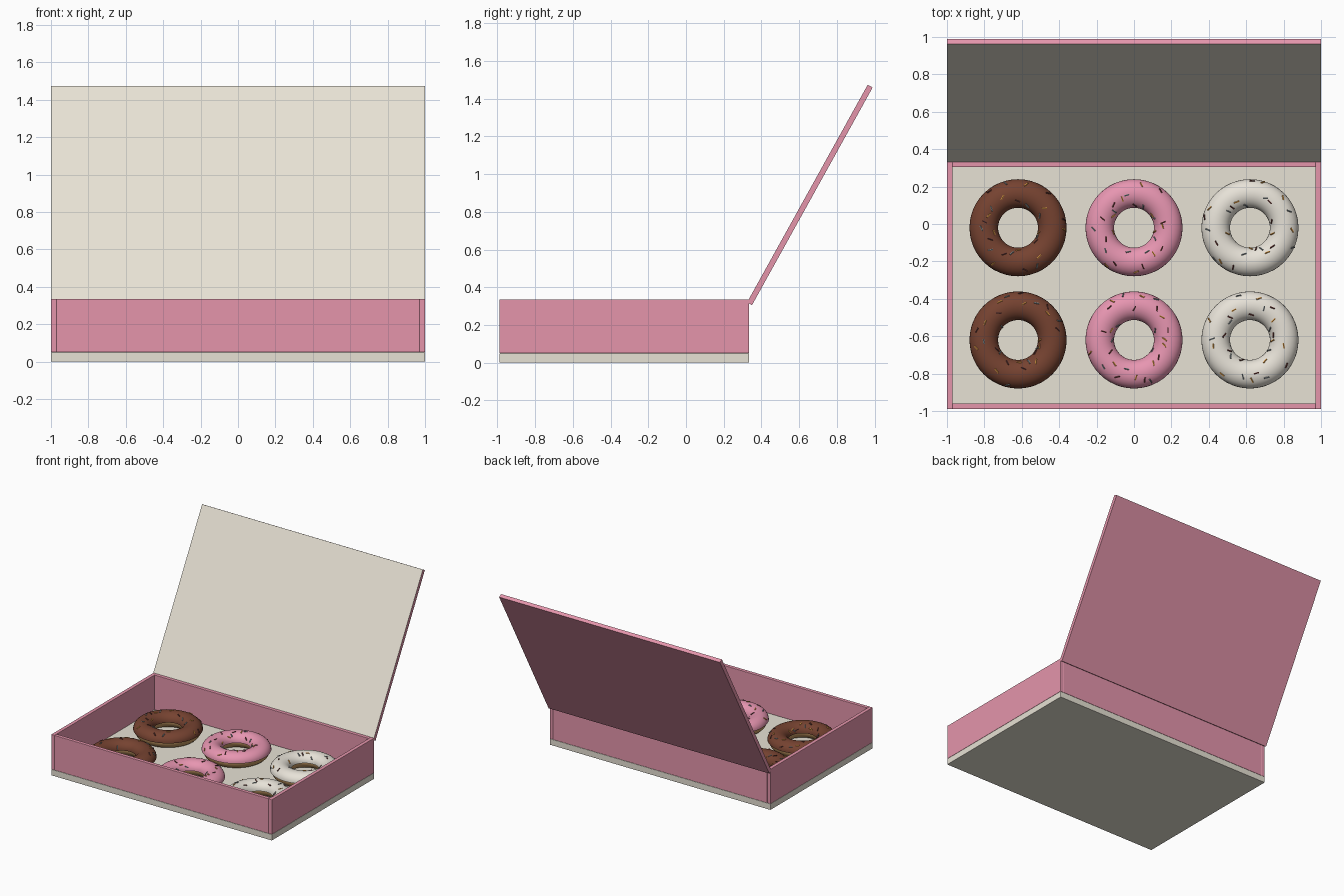
import bpy, bmesh, math, random
from mathutils import Matrix, Vector

if "Cube" in bpy.data.objects:
    bpy.data.objects.remove(bpy.data.objects["Cube"], do_unlink=True)
random.seed(4)


def material(name, *rgb):
    m = bpy.data.materials.new(name)
    m.use_nodes = True
    m.diffuse_color = (*rgb, 1)
    m.node_tree.nodes["Principled BSDF"].inputs["Base Color"].default_value = (*rgb, 1)
    return m


pink = material("pink card", .78, .30, .41)
cream = material("cream card", .80, .76, .66)
dough = material("dough", .54, .31, .12)
chocolate = material("chocolate icing", .18, .055, .03)
rose = material("pink icing", .82, .31, .45)
white = material("white icing", .83, .79, .71)
sprinkle_mats = [material("orange sprinkle", .78, .36, .07),
                 material("brown sprinkle", .13, .04, .035),
                 material("grey sprinkle", .22, .25, .26)]


def finish(name, bm, mats, location=(0, 0, 0)):
    bmesh.ops.recalc_face_normals(bm, faces=bm.faces)
    mesh = bpy.data.meshes.new(name)
    bm.to_mesh(mesh)
    bm.free()
    for m in mats:
        mesh.materials.append(m)
    ob = bpy.data.objects.new(name, mesh)
    ob.location = location
    bpy.context.collection.objects.link(ob)
    return ob


def board(name, low, high, mat):
    """Card slab between two corners, with slightly softened edges."""
    low, high = Vector(low), Vector(high)
    bm = bmesh.new()
    bmesh.ops.create_cube(bm, size=1, matrix=Matrix.Diagonal((*(high - low), 1)))
    ob = finish(name, bm, [mat], (low + high) / 2)
    bevel = ob.modifiers.new("soft edges", "BEVEL")
    bevel.width, bevel.segments = .003, 2
    return ob


def smooth(ob):
    bpy.ops.object.select_all(action="DESELECT")
    ob.select_set(True)
    bpy.context.view_layer.objects.active = ob
    bpy.ops.object.shade_smooth_by_angle(angle=math.radians(40))


def ring(name, profile, mat, location, steps=48):
    """Closed (radius, height) profile revolved around z."""
    bm = bmesh.new()
    loops = []
    for s in range(steps):
        a = math.tau * s / steps
        loops.append([bm.verts.new((r * math.cos(a), r * math.sin(a), z)) for r, z in profile])
    n = len(profile)
    for s in range(steps):
        p, q = loops[s], loops[(s + 1) % steps]
        for i in range(n):
            j = (i + 1) % n
            bm.faces.new((p[i], q[i], q[j], p[j]))
    ob = finish(name, bm, [mat], location)
    smooth(ob)


# Box: floor and four walls
FRONT, BACK, TOP, FLOOR, T = -.99, .335, .335, .05, .03
board("box_floor", (-1, FRONT, 0), (1, BACK, FLOOR), cream)
for side, x in (("right", -1), ("left", 1 - T)):
    board(side + "_wall", (x, FRONT, FLOOR), (x + T, BACK, TOP), pink)
for side, y in (("front", FRONT), ("back", BACK - T)):
    board(side + "_wall", (-1 + T, y, FLOOR), (1 - T, y + T, TOP), pink)

# Open lid: pink outside, cream lining on the inner face
TILT, LENGTH = math.radians(61), 1.32
bm = bmesh.new()
bmesh.ops.create_cube(bm, size=1, matrix=Matrix.Diagonal((2, LENGTH, T, 1)))
bm.normal_update()
for f in bm.faces:
    f.material_index = int(f.normal.z > .9)
hinge = Vector((0, .35, .305))
lid = finish("lid", bm, [pink, cream])
lid.rotation_euler.x = TILT
lid.location = hinge + Matrix.Rotation(TILT, 3, "X") @ Vector((0, LENGTH / 2, T / 2))

# Doughnuts
R, ICING, DOUGH, MID = .183, .0765, .067, .113
SQUASH = .85
dough_profile = [(R + DOUGH * math.cos(math.tau * i / 20),
                  DOUGH * .95 * math.sin(math.tau * i / 20)) for i in range(20)]
icing_profile = [(R + ICING * math.cos(math.pi * i / 14),
                  ICING * SQUASH * math.sin(math.pi * i / 14)) for i in range(15)]


def sprinkles(name, location, count=28):
    """Short rods lying on the icing in random directions."""
    bm = bmesh.new()
    for k in range(count):
        a = math.tau * (k + random.uniform(-.3, .3)) / count
        b = math.radians(random.uniform(20, 160))
        out = Vector((math.cos(a), math.sin(a), 0))
        around = Vector((-out.y, out.x, 0))
        up = Vector((0, 0, 1))
        normal = (out * math.cos(b) * SQUASH + up * math.sin(b)).normalized()
        across = normal.cross(around)
        turn = random.uniform(0, math.pi)
        axis = around * math.cos(turn) + across * math.sin(turn)
        centre = out * (R + ICING * math.cos(b)) + up * ICING * SQUASH * math.sin(b)
        rod = axis.to_track_quat("Z", "Y").to_matrix().to_4x4()
        before = set(bm.faces)
        bmesh.ops.create_cone(bm, cap_ends=True, segments=6, radius1=.0045, radius2=.0045,
                              depth=.028, matrix=Matrix.Translation(centre) @ rod)
        for f in set(bm.faces) - before:
            f.material_index = k % 3
    finish(name, bm, sprinkle_mats, location)


for x, flavour, icing in ((-.62, "chocolate", chocolate), (0, "pink", rose), (.62, "white", white)):
    for y, row in ((-.02, "back"), (-.62, "front")):
        label, place = f"{flavour}_{row}", (x, y, MID)
        ring(label + "_dough", dough_profile, dough, place)
        ring(label + "_icing", icing_profile, icing, place)
        sprinkles(label + "_sprinkles", place)
